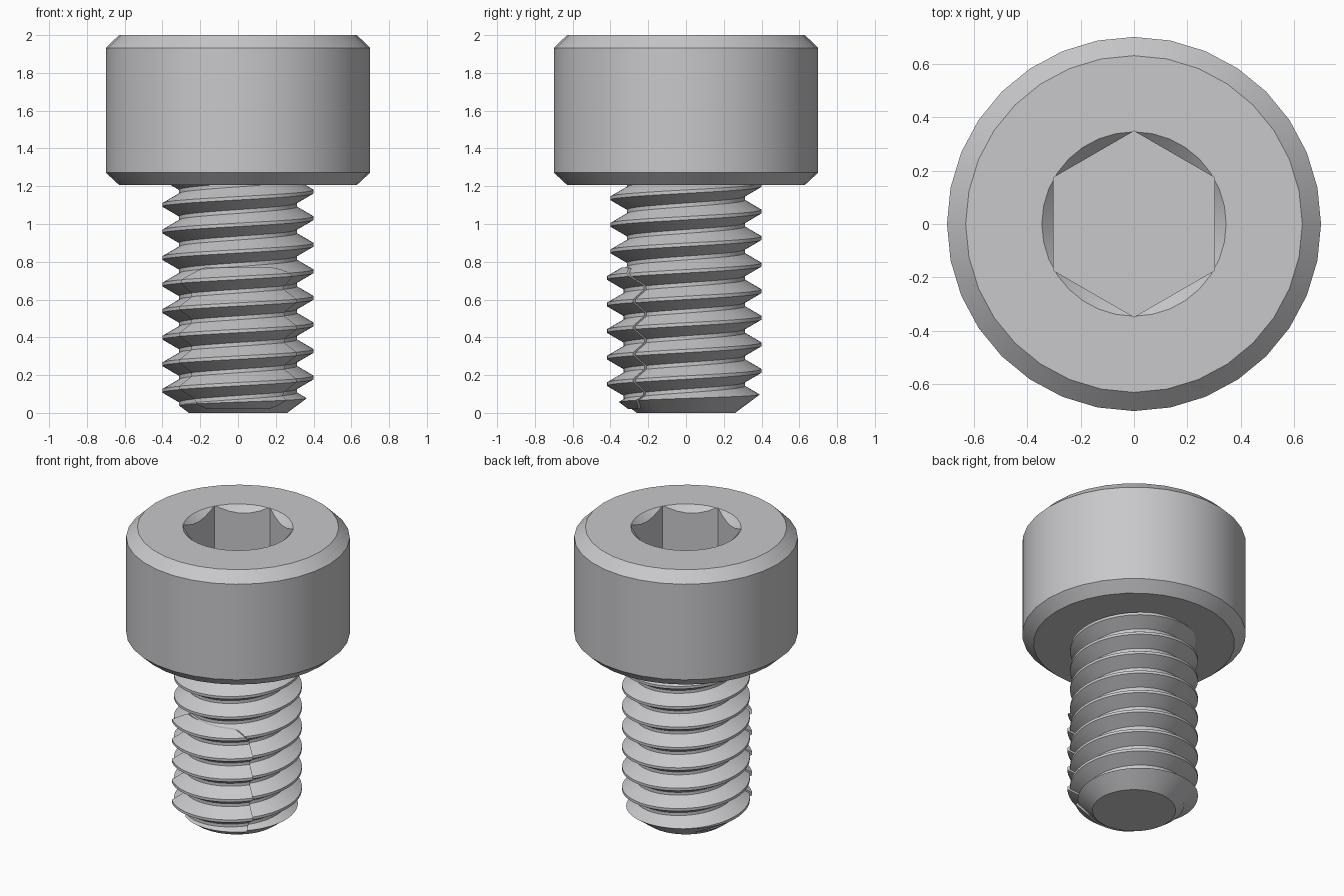
import bpy, bmesh
from math import sin, cos, pi, radians, sqrt

if "Cube" in bpy.data.objects:
    bpy.data.objects.remove(bpy.data.objects["Cube"], do_unlink=True)

steel = bpy.data.materials.new("steel_grey")
steel.use_nodes = True
GREY = (0.58, 0.58, 0.6, 1)
steel.diffuse_color = GREY
steel.node_tree.nodes["Principled BSDF"].inputs["Base Color"].default_value = GREY

PITCH = 0.1406
CREST_R, ROOT_R = 0.4, 0.312


def finish(name, bm):
    """Turn a bmesh into an object with outward normals."""
    bmesh.ops.recalc_face_normals(bm, faces=bm.faces[:])
    mesh = bpy.data.meshes.new(name)
    bm.to_mesh(mesh)
    bm.free()
    obj = bpy.data.objects.new(name, mesh)
    bpy.context.collection.objects.link(obj)
    mesh.materials.append(steel)
    return obj


def lathe(name, profile, sides, turn=0.0):
    """Closed solid of revolution from (radius, z) points, bottom to top."""
    bm = bmesh.new()
    angles = [turn + 2 * pi * i / sides for i in range(sides)]
    rings = [[bm.verts.new((r * cos(a), r * sin(a), z)) for a in angles]
             for r, z in profile]
    for low, high in zip(rings, rings[1:]):
        for i in range(sides):
            j = (i + 1) % sides
            bm.faces.new((low[i], low[j], high[j], high[i]))
    bm.faces.new(rings[0])
    bm.faces.new(rings[-1])
    return finish(name, bm)


def boolean(obj, cutter, operation):
    """Apply a boolean and discard the cutter."""
    cutter.hide_render = True
    mod = obj.modifiers.new("cut", 'BOOLEAN')
    mod.object, mod.operation, mod.solver = cutter, operation, 'EXACT'
    graph = bpy.context.evaluated_depsgraph_get()
    graph.update()
    mesh = bpy.data.meshes.new_from_object(obj.evaluated_get(graph))
    obj.modifiers.clear()
    obj.data = mesh
    bpy.data.objects.remove(cutter, do_unlink=True)


def smooth(obj, angle=30):
    bpy.ops.object.select_all(action='DESELECT')
    obj.select_set(True)
    bpy.context.view_layer.objects.active = obj
    bpy.ops.object.shade_smooth_by_angle(angle=radians(angle))


def threaded_rod(name, grow=0.0, sides=64, turns=13):
    """Right-hand helical thread trimmed to the shank with a bevelled tip."""
    half_crest, half_root = 0.009, 0.01
    section = [(CREST_R, -half_crest), (CREST_R, half_crest),
               (ROOT_R, PITCH / 2 - half_root), (ROOT_R, PITCH / 2 + half_root)]
    start = 0.117 - PITCH * 2.5
    bm = bmesh.new()
    columns = []
    for i in range(sides):
        a = 2 * pi * i / sides
        columns.append([bm.verts.new(((r + grow) * cos(a), (r + grow) * sin(a),
                                      start + PITCH * (t + i / sides) + dz))
                        for t in range(turns) for r, dz in section])
    rows, step = len(columns[0]), len(section)
    for i in range(sides):
        wrap = step if i == sides - 1 else 0
        a, b = columns[i], columns[(i + 1) % sides]
        for k in range(rows - 1 - wrap):
            bm.faces.new((a[k], b[k + wrap], b[k + 1 + wrap], a[k + 1]))
    # Square off both helical ends
    for z, sign in ((-0.05, -1), (1.3, 1)):
        geom = bm.verts[:] + bm.edges[:] + bm.faces[:]
        bmesh.ops.bisect_plane(bm, geom=geom, plane_co=(0, 0, z),
                               plane_no=(0, 0, sign), clear_outer=True)
        bmesh.ops.holes_fill(bm, edges=[e for e in bm.edges if e.is_boundary
                                        and abs(e.verts[0].co.z - z) < 1e-4])
    rod = finish(name, bm)
    tip = lathe("tip_cutter", [(0.26 + grow, 0), (0.53 + grow, 0.2),
                               (0.53 + grow, 1.25)], sides)
    boolean(rod, tip, 'INTERSECT')
    return rod


def patch_cutter(low=0.02, high=0.77, half=radians(48), corner=0.13, steps=32):
    """Rounded rectangle wrapped about the front of the shank."""
    bm = bmesh.new()
    width = half * CREST_R
    loops = []
    for i in range(steps + 1):
        s = -width * cos(pi * i / steps)
        over = max(0.0, abs(s) - (width - corner))
        inset = corner - sqrt(max(0.0, corner ** 2 - over ** 2))
        a = -pi / 2 + s / CREST_R
        loops.append([bm.verts.new((r * cos(a), r * sin(a), z)) for r, z in (
            (0.25, low + inset), (0.6, low + inset),
            (0.6, high - inset), (0.25, high - inset))])
    for p, q in zip(loops, loops[1:]):
        for k in range(4):
            m = (k + 1) % 4
            bm.faces.new((p[k], p[m], q[m], q[k]))
    bm.faces.new(loops[0])
    bm.faces.new(loops[-1])
    return finish("patch_cutter", bm)


# Head with bevelled rims and a countersunk hexagonal socket
head = lathe("socket_head", [(0.63, 1.207), (0.7, 1.272), (0.7, 1.932), (0.63, 2)], 32)
boolean(head, lathe("hex_cutter", [(0.348, 1.6), (0.348, 2.1)], 6, pi / 2), 'DIFFERENCE')
boolean(head, lathe("countersink_cutter", [(0.205, 1.86), (0.395, 2.05)], 32), 'DIFFERENCE')
smooth(head)

# Threaded shank
shank = threaded_rod("threaded_shank")
smooth(shank)

# Locking patch: a thin raised skin over the front of the thread
patch = threaded_rod("locking_patch", grow=0.018)
boolean(patch, patch_cutter(), 'INTERSECT')
smooth(patch)
